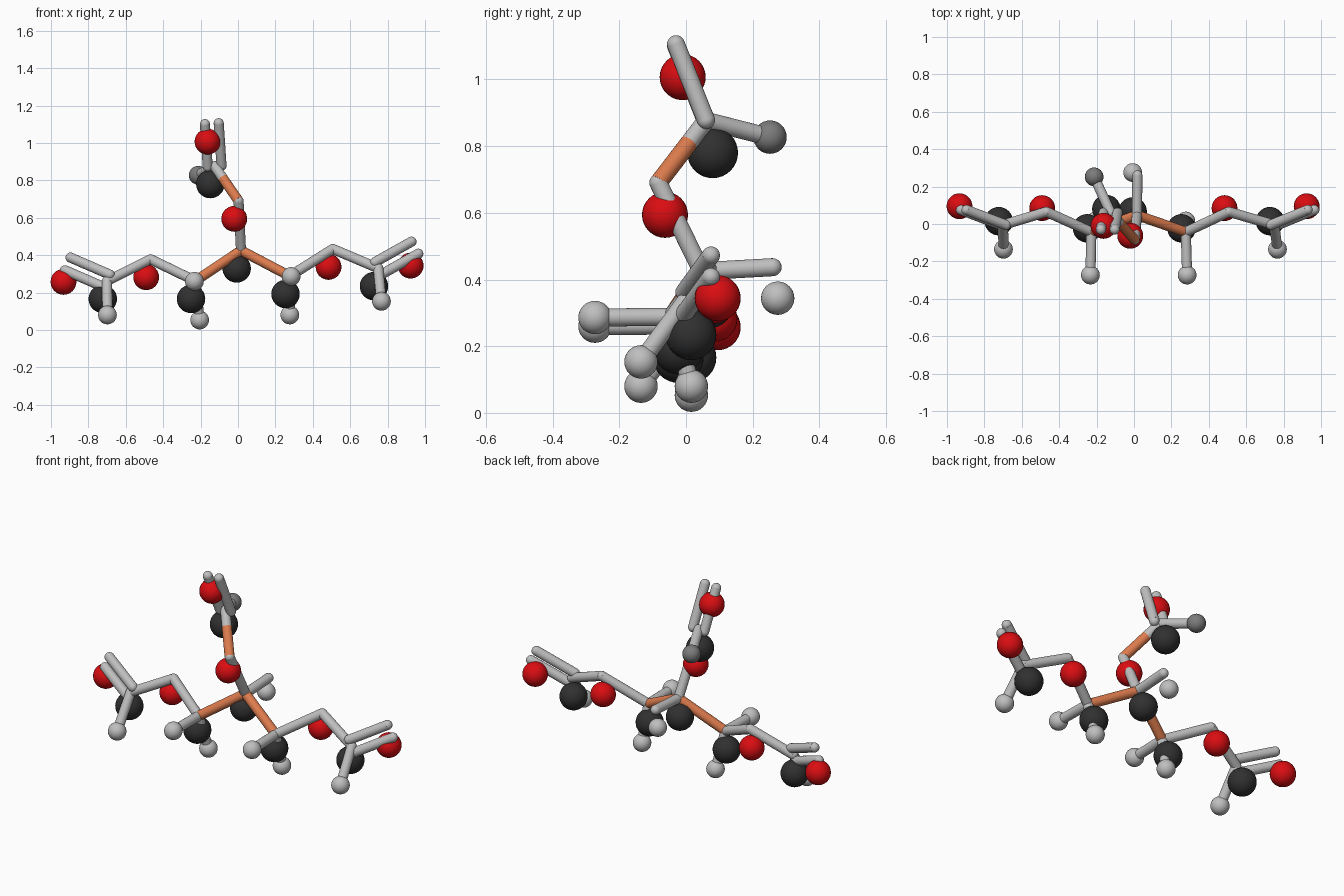
import bpy
from mathutils import Vector

if "Cube" in bpy.data.objects:
    bpy.data.objects.remove(bpy.data.objects["Cube"])

def material(name, rgb):
    m = bpy.data.materials.new(name)
    m.diffuse_color = (*rgb, 1)
    m.use_nodes = True
    m.node_tree.nodes["Principled BSDF"].inputs["Base Color"].default_value = m.diffuse_color
    return m

RED = material("red", (0.70, 0.004, 0.006))
BLACK = material("charcoal", (0.03, 0.03, 0.03))
LIGHT = material("light grey", (0.52, 0.52, 0.52))
MID = material("mid grey", (0.2, 0.2, 0.2))
ORANGE = material("orange", (0.72, 0.2, 0.075))
ROD = 0.027
SHIFT = Vector((-0.023, 0.02, -0.096))   # big balls hang below the rod joints

def finish(name, mat):
    ob = bpy.context.object
    ob.name = name
    ob.data.materials.append(mat)
    bpy.ops.object.shade_smooth_by_angle()
    return ob

def ball(name, p, r, mat, seg=32):
    bpy.ops.mesh.primitive_uv_sphere_add(segments=seg, ring_count=seg // 2, radius=r, location=p)
    return finish(name, mat)

def rod(name, a, b, mat=LIGHT, caps=False):
    a, b = Vector(a), Vector(b)
    bpy.ops.mesh.primitive_cylinder_add(vertices=24, radius=ROD, depth=(b - a).length, location=(a + b) / 2)
    ob = finish(name, mat)
    ob.rotation_euler = (b - a).to_track_quat('Z', 'Y').to_euler()
    if caps:
        for p in (a, b):
            ball(name + "_cap", p, ROD, mat, 20)

# Rod joints
J = {k: Vector(v) for k, v in {
    "centre": (0.016, 0.047, 0.425),
    "left_arm": (-0.228, -0.043, 0.262), "left_bridge": (-0.468, 0.065, 0.378),
    "left_fork": (-0.70, -0.005, 0.262), "left_tip": (-0.91, 0.075, 0.353),
    "right_arm": (0.277, -0.043, 0.288), "right_bridge": (0.507, 0.065, 0.433),
    "right_fork": (0.75, -0.005, 0.33), "right_tip": (0.946, 0.075, 0.44),
    "top_bridge": (0.003, -0.083, 0.69),
    "top_fork": (-0.125, 0.06, 0.876), "top_tip": (-0.14, -0.03, 1.103)}.items()}

# Large balls at every joint: red on bridges and tips, charcoal elsewhere
for k, p in J.items():
    red = k.endswith(("bridge", "tip"))
    ball(k + "_ball", p + SHIFT, 0.069 if red else 0.076, RED if red else BLACK)
    if not k.endswith("tip"):
        ball(k + "_joint", p, ROD, LIGHT, 20)

# Single rods along each branch
rod("left_orange_rod", J["centre"], J["left_arm"], ORANGE)
rod("right_orange_rod", J["centre"], J["right_arm"], ORANGE)
for s in ("left", "right"):
    rod(s + "_inner_rod", J[s + "_arm"], J[s + "_bridge"])
    rod(s + "_outer_rod", J[s + "_bridge"], J[s + "_fork"])
rod("top_stem", J["centre"], J["top_bridge"])
split = J["top_fork"].lerp(J["top_bridge"], 0.36)
rod("top_upper_rod", J["top_fork"], split)
rod("top_orange_rod", split, J["top_bridge"], ORANGE)

# Double rods at the three ends
for s in ("left", "right", "top"):
    a, b = J[s + "_fork"], J[s + "_tip"]
    off = (b - a).cross(Vector((0, 1, 0))).normalized() * 0.037
    for sign in (-1, 1):
        rod(s + "_double_rod", a + off * sign, b + off * sign, LIGHT, True)

# Small balls on short rods
for k, p, m in (
        ("left_fork", (-0.698, -0.135, 0.08), LIGHT), ("right_fork", (0.767, -0.135, 0.153), LIGHT),
        ("left_arm", (-0.205, 0.016, 0.053), LIGHT), ("left_arm", (-0.233, -0.273, 0.26), LIGHT),
        ("right_arm", (0.277, 0.016, 0.08), LIGHT), ("right_arm", (0.284, -0.273, 0.286), LIGHT),
        ("top_fork", (-0.213, 0.252, 0.827), MID)):
    rod(k + "_short_rod", J[k], p)
    ball(k + "_small_ball", p, 0.05, m)
rod("centre_short_rod", J["centre"], (0.018, 0.26, 0.437), LIGHT, True)
ball("centre_small_ball", (-0.007, 0.275, 0.344), 0.05, LIGHT)
